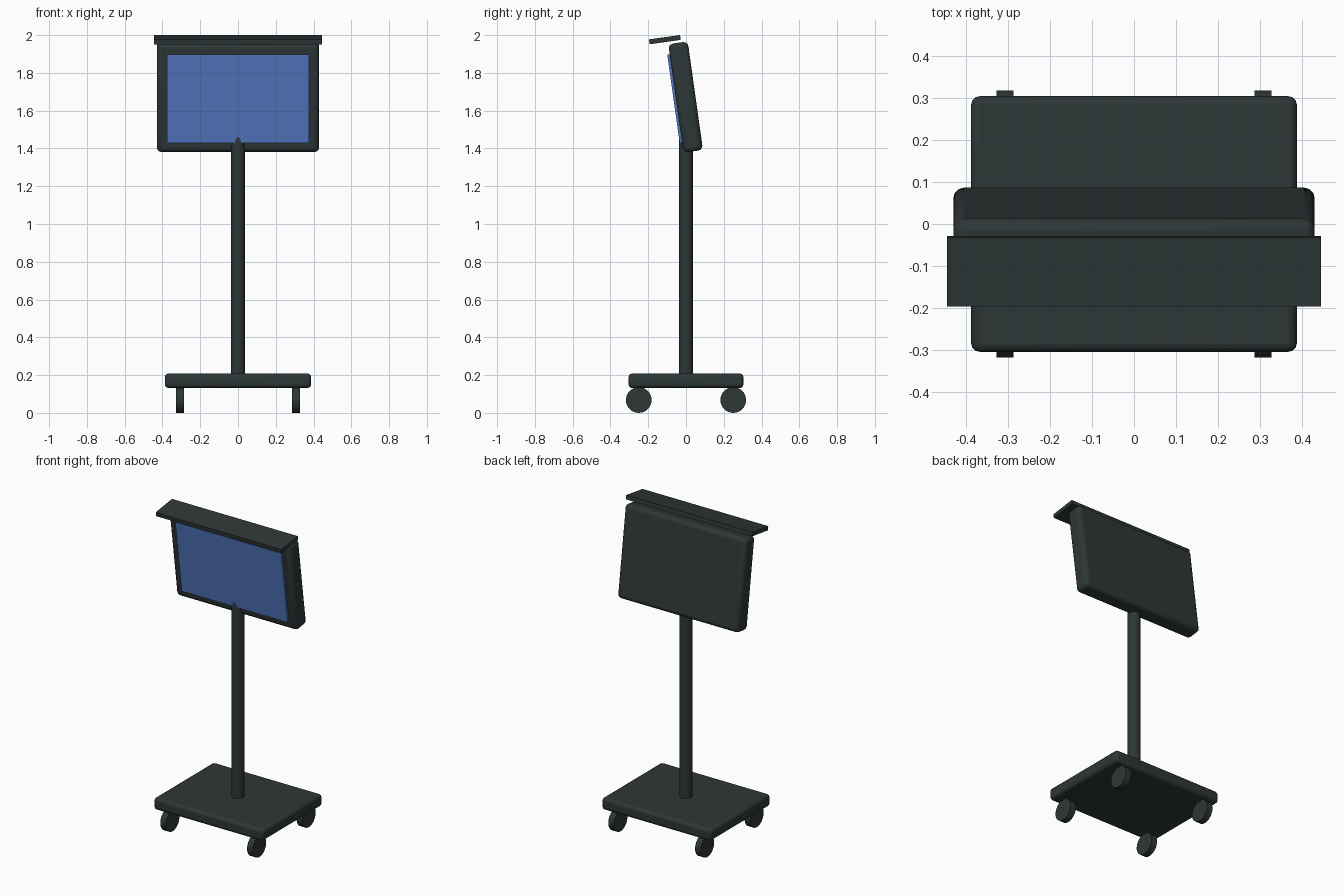
import bpy
from math import radians, pi
from mathutils import Matrix, Vector

if "Cube" in bpy.data.objects:
    bpy.data.objects.remove(bpy.data.objects["Cube"])


def material(name, colour):
    mat = bpy.data.materials.new(name)
    mat.use_nodes = True
    mat.diffuse_color = colour
    mat.node_tree.nodes["Principled BSDF"].inputs["Base Color"].default_value = colour
    return mat


charcoal = material("charcoal", (0.027, 0.038, 0.037, 1))
screen_blue = material("screen blue", (0.085, 0.19, 0.53, 1))


def finish(name, mat, bevel=0):
    obj = bpy.context.object
    obj.name = name
    obj.data.materials.append(mat)
    if bevel:
        mod = obj.modifiers.new("Rounded edges", "BEVEL")
        mod.width = bevel
        mod.segments = 3
    bpy.ops.object.shade_smooth_by_angle(angle=radians(35))
    return obj


def box(name, size, centre, mat, tilt=0, bevel=0):
    bpy.ops.mesh.primitive_cube_add(size=1, location=centre, rotation=(tilt, 0, 0))
    bpy.context.object.scale = size
    bpy.ops.object.transform_apply(location=False, rotation=False, scale=True)
    return finish(name, mat, bevel)


def cylinder(name, radius, depth, centre, rotation=(0, 0, 0)):
    bpy.ops.mesh.primitive_cylinder_add(vertices=32, radius=radius, depth=depth,
                                        location=centre, rotation=rotation)
    return finish(name, charcoal)


# Wheeled base
box("base_plate", (0.775, 0.608, 0.077), (0, 0, 0.17), charcoal, bevel=0.02)
for side, x in (("left", 0.307), ("right", -0.307)):
    for end, y in (("front", -0.25), ("back", 0.25)):
        cylinder(f"wheel_{end}_{side}", 0.068, 0.04, (x, y, 0.068), (0, pi / 2, 0))

# Post, ending inside the display housing
cylinder("post", 0.038, 1.3, (0, 0, 0.85))

# Tilted display: housing, screen and sun visor
tilt = radians(8)
turn = Matrix.Rotation(tilt, 3, "X")
centre = Vector((0, -0.002, 1.672))
box("display_housing", (0.86, 0.104, 0.58), centre, charcoal, tilt, 0.025)
box("screen", (0.75, 0.03, 0.472), centre + turn @ Vector((0, -0.05, 0)),
    screen_blue, tilt)
box("visor", (0.89, 0.166, 0.026), (0, -0.112, 1.976), charcoal, tilt)
